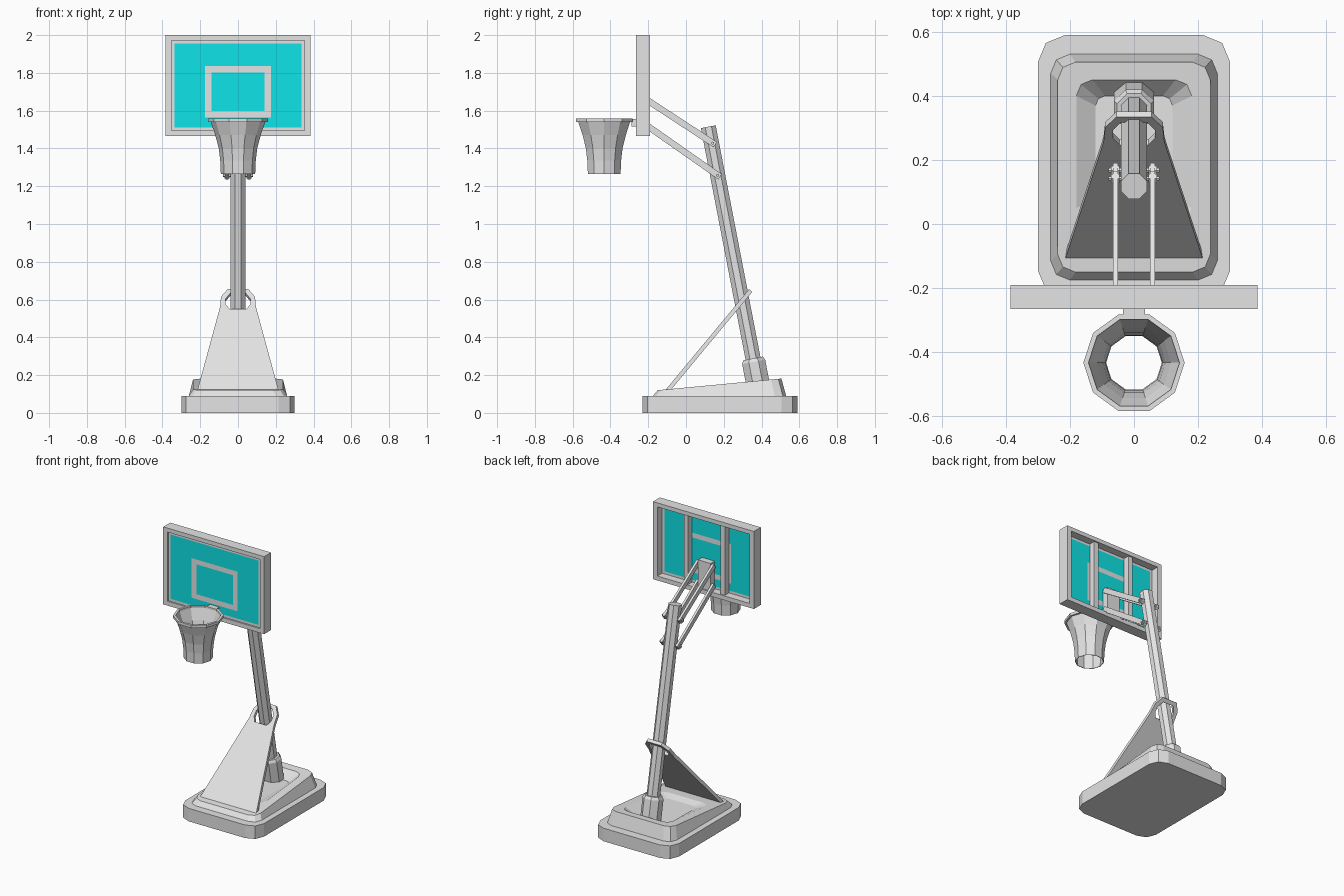
import bpy, bmesh
from math import cos, sin, pi
from mathutils import Vector

if "Cube" in bpy.data.objects:
    bpy.data.objects.remove(bpy.data.objects["Cube"])


def material(name, rgb):
    m = bpy.data.materials.new(name)
    m.use_nodes = True
    m.diffuse_color = (*rgb, 1)
    m.node_tree.nodes["Principled BSDF"].inputs["Base Color"].default_value = (*rgb, 1)
    return m


GREY = material("light grey", (0.78, 0.78, 0.78))
TEAL = material("teal", (0.005, 0.87, 0.9))


def finish(name, bm, mats=(GREY,)):
    bmesh.ops.recalc_face_normals(bm, faces=bm.faces)
    mesh = bpy.data.meshes.new(name)
    bm.to_mesh(mesh)
    bm.free()
    for m in mats:
        mesh.materials.append(m)
    ob = bpy.data.objects.new(name, mesh)
    bpy.context.collection.objects.link(ob)
    return ob


def loft(name, loops, caps=True, closed=False):
    """Skin a row of equal loops of points."""
    bm = bmesh.new()
    rings = [[bm.verts.new(p) for p in loop] for loop in loops]
    pairs = list(zip(rings, rings[1:]))
    if closed:
        pairs.append((rings[-1], rings[0]))
    for a, b in pairs:
        for i in range(len(a)):
            j = (i + 1) % len(a)
            bm.faces.new((a[i], a[j], b[j], b[i]))
    if caps and not closed:
        bm.faces.new(rings[0])
        bm.faces.new(rings[-1])
    return finish(name, bm)


def box(name, x0, x1, y0, y1, z0, z1):
    rect = ((x0, y0), (x1, y0), (x1, y1), (x0, y1))
    return loft(name, [[(x, y, z) for x, y in rect] for z in (z0, z1)])


def bar(name, a, b, half_x, half_y=None, sides=8, rings=((0, 1), (1, 1))):
    """Prism from a to b; rings give (position, scale) along it."""
    a, b = Vector(a), Vector(b)
    half_y = half_y or half_x
    turn = (b - a).to_track_quat('Z', 'Y')
    k = cos(pi / sides)
    loops = []
    for t, s in rings:
        angles = [(i + 0.5) * 2 * pi / sides for i in range(sides)]
        loops.append([a.lerp(b, t) + turn @ Vector((half_x * s * cos(w) / k,
                     half_y * s * sin(w) / k, 0)) for w in angles])
    return loft(name, loops)


def rounded(hx, y0, y1, r, height):
    """Rectangle loop with two-facet corners at a height that may follow y."""
    pts = []
    for q, (cx, cy) in enumerate(((hx - r, y1 - r), (r - hx, y1 - r),
                                  (r - hx, y0 + r), (hx - r, y0 + r))):
        for s in range(3):
            w = (q + s / 2) * pi / 2
            x, y = cx + r * cos(w), cy + r * sin(w)
            pts.append((x, y, height(y)))
    return pts


# Base slab and sloping upper tier with a recess for the pole
loft("base_slab", [rounded(0.3, -0.23, 0.59, 0.085, lambda y, z=z: z) for z in (0, 0.09)])
slope = lambda y: 0.12 + (y + 0.15) * 0.094
loft("base_top", [
    rounded(0.26, -0.175, 0.53, 0.06, lambda y: 0.09),
    rounded(0.238, -0.15, 0.505, 0.055, slope),
    rounded(0.18, 0.0, 0.45, 0.05, slope),
    rounded(0.12, 0.05, 0.4, 0.03, lambda y: 0.12)])

# Leaning pole and its socket
def pole_at(z):
    return Vector((0, 0.118 + (1.515 - z) * 0.193, z))


bar("pole", pole_at(0.12), pole_at(1.515), 0.04)
bar("pole_socket", pole_at(0.11), pole_at(0.288), 0.062,
    rings=((0, 1), (0.9, 1), (1, 0.85)))

# Slanted brace plate with a collar hole around the pole
def mirrored(half):
    return half + [(-x, z) for x, z in reversed(half)]


bm = bmesh.new()
for outline in (mirrored([(0.215, 0.12), (0.095, 0.56), (0.09, 0.615), (0.055, 0.655)]),
                mirrored([(0.045, 0.55), (0.065, 0.575), (0.065, 0.605), (0.04, 0.635)])):
    vs = [bm.verts.new((x, -0.11 + (z - 0.12) * 0.83, z)) for x, z in outline]
    for i, v in enumerate(vs):
        bm.edges.new((v, vs[i - 1]))
bmesh.ops.triangle_fill(bm, edges=bm.edges[:], use_beauty=True)
ext = bmesh.ops.extrude_face_region(bm, geom=bm.faces[:])
bmesh.ops.translate(bm, vec=(0, 0.017, -0.014),
                    verts=[e for e in ext["geom"] if isinstance(e, bmesh.types.BMVert)])
finish("brace_plate", bm)

# Backboard frame
def frame_loop(hx, z0, z1, y):
    return [(-hx, y, z0), (hx, y, z0), (hx, y, z1), (-hx, y, z1)]


loft("backboard_frame", [
    frame_loop(0.385, 1.465, 2, -0.265), frame_loop(0.385, 1.465, 2, -0.19),
    frame_loop(0.352, 1.495, 1.972, -0.19), frame_loop(0.352, 1.495, 1.972, -0.265)],
    closed=True)

# Backboard panel, coloured by distance from its border and target square
xs = (-0.355, -0.335, -0.175, -0.14, 0.14, 0.175, 0.335, 0.355)
zs = (1.49, 1.512, 1.563, 1.597, 1.803, 1.836, 1.956, 1.975)
bm = bmesh.new()
grid = [[bm.verts.new((x, -0.255, z)) for x in xs] for z in zs]
for r in range(7):
    for c in range(7):
        f = bm.faces.new((grid[r][c], grid[r][c + 1], grid[r + 1][c + 1], grid[r + 1][c]))
        ring = max(abs(r - 3), abs(c - 3))
        f.material_index = 0 if ring in (1, 3) else 1
ext = bmesh.ops.extrude_face_region(bm, geom=bm.faces[:], use_keep_orig=True)
bmesh.ops.translate(bm, vec=(0, 0.012, 0),
                    verts=[e for e in ext["geom"] if isinstance(e, bmesh.types.BMVert)])
finish("backboard_panel", bm, (GREY, TEAL))

# Rear uprights, linkage arms and bolts
for side, s in (("left", 1), ("right", -1)):
    box(side + "_upright", s * 0.14 - 0.017, s * 0.14 + 0.017, -0.244, -0.2, 1.48, 1.985)
    x = s * 0.058
    for level, z0, z1, y1 in (("upper", 1.665, 1.42, 0.155), ("lower", 1.53, 1.25, 0.18)):
        bar(f"{side}_{level}_arm", (x, -0.22, z0), (x, y1, z1), 0.008, 0.017, sides=4)
        bar(f"{side}_{level}_bolt", (s * 0.046, y1 - 0.013, z1 + 0.008),
            (s * 0.072, y1 - 0.013, z1 + 0.008), 0.014, sides=6)
for level, y, z in (("upper", 0.142, 1.428), ("lower", 0.167, 1.258)):
    bar(level + "_pin", (-0.08, y, z), (0.08, y, z), 0.007, sides=6)
box("arm_bracket", -0.048, 0.048, -0.244, -0.2, 1.48, 1.685)

# Hoop, its mount and the net
def decagon(r, z):
    return [(r * cos(i * pi / 5), -0.433 + r * sin(i * pi / 5), z) for i in range(10)]


loft("hoop", [decagon(r, z) for r, z in
              ((0.158, 1.54), (0.158, 1.558), (0.142, 1.558), (0.142, 1.54))], closed=True)
box("hoop_mount", -0.034, 0.034, -0.288, -0.25, 1.515, 1.555)
net_profile = [(0.146, 1.545), (0.12, 1.47), (0.102, 1.4), (0.094, 1.335), (0.091, 1.265)]
loft("net", [decagon(r, z) for r, z in net_profile]
     + [decagon(r - 0.004, z) for r, z in reversed(net_profile)], closed=True)
